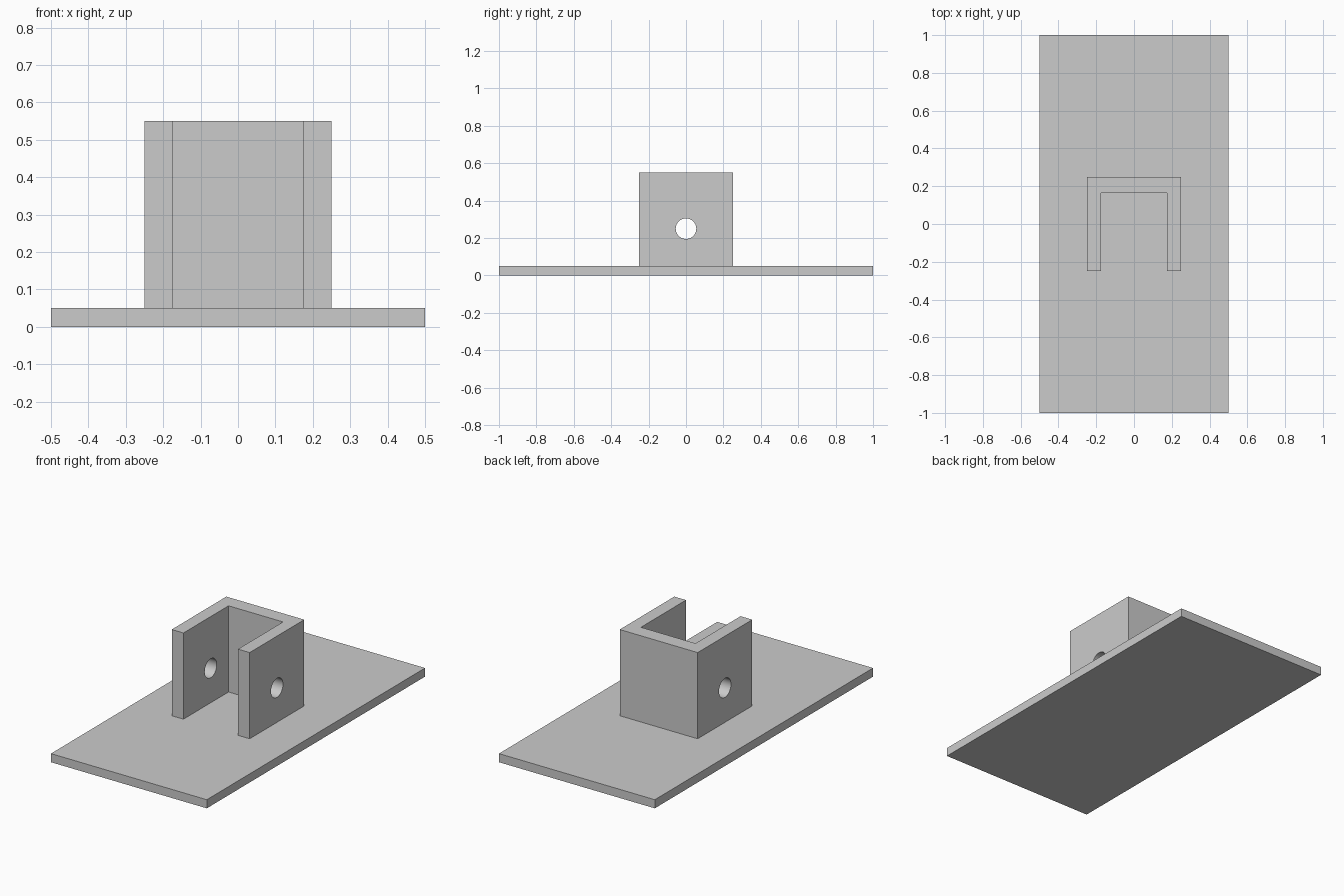
import bpy
import bmesh
from math import radians

if "Cube" in bpy.data.objects:
    bpy.data.objects.remove(bpy.data.objects["Cube"], do_unlink=True)

# One grey material
GREY = (0.6, 0.6, 0.6, 1.0)
grey = bpy.data.materials.new("plain grey")
grey.use_nodes = True
grey.diffuse_color = GREY
grey.node_tree.nodes["Principled BSDF"].inputs["Base Color"].default_value = GREY


def extrude_profile(name, points, bottom, top):
    """Raise a closed outline into a solid prism."""
    bm = bmesh.new()
    face = bm.faces.new([bm.verts.new((x, y, bottom)) for x, y in points])
    result = bmesh.ops.extrude_face_region(bm, geom=[face])
    for v in result["geom"]:
        if isinstance(v, bmesh.types.BMVert):
            v.co.z = top
    bmesh.ops.recalc_face_normals(bm, faces=bm.faces)
    mesh = bpy.data.meshes.new(name)
    bm.to_mesh(mesh)
    bm.free()
    mesh.materials.append(grey)
    obj = bpy.data.objects.new(name, mesh)
    bpy.context.collection.objects.link(obj)
    return obj


# Flat base plate
plate = [(-0.5, -1), (0.5, -1), (0.5, 1), (-0.5, 1)]
extrude_profile("base_plate", plate, 0, 0.05)

# U-shaped bracket, open at the front
outer, inner, back = 0.25, 0.175, 0.163
half = [(outer, outer), (outer, -outer), (inner, -outer), (inner, back)]
outline = half + [(-x, y) for x, y in reversed(half)]
bracket = extrude_profile("bracket", outline, 0.05, 0.55)

# Pin hole through both side walls
bpy.ops.mesh.primitive_cylinder_add(vertices=48, radius=0.055, depth=0.8,
                                    location=(0, 0, 0.25),
                                    rotation=(0, radians(90), 0))
cutter = bpy.context.object
cutter.name = "pin_hole_cutter"
cutter.data.materials.append(grey)

hole = bracket.modifiers.new("pin hole", "BOOLEAN")
hole.operation = "DIFFERENCE"
hole.solver = "EXACT"
hole.object = cutter

bpy.ops.object.select_all(action="DESELECT")
bracket.select_set(True)
bpy.context.view_layer.objects.active = bracket
bpy.ops.object.modifier_apply(modifier=hole.name)
bpy.data.objects.remove(cutter, do_unlink=True)
bpy.ops.object.shade_smooth_by_angle(angle=radians(30))
